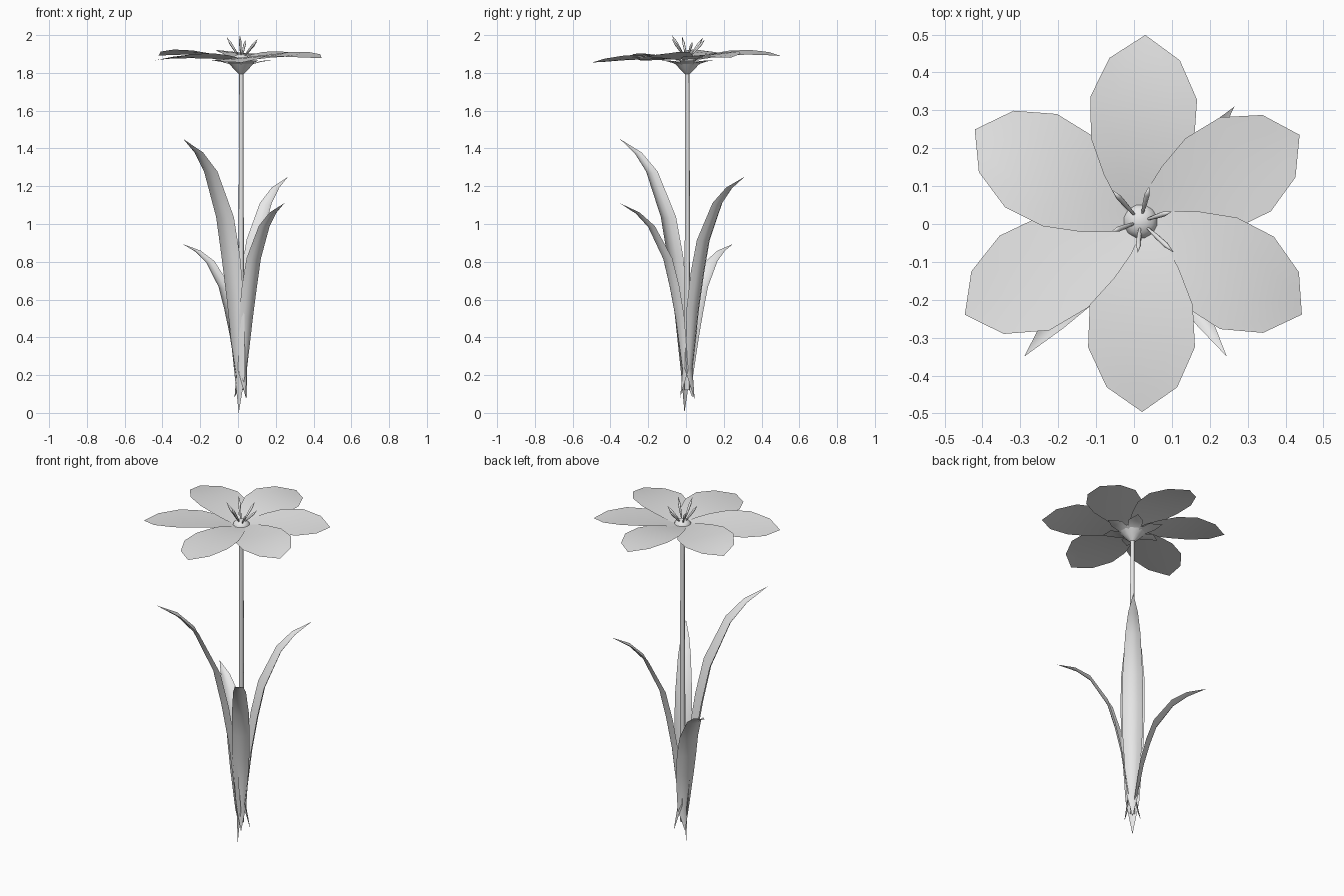
import bpy
import bmesh
from math import cos, sin, radians, hypot, atan2
from mathutils import Vector

cube = bpy.data.objects.get("Cube")
if cube:
    bpy.data.objects.remove(cube)

grey = bpy.data.materials.new("pale_grey")
grey.use_nodes = True
grey.diffuse_color = (0.8, 0.8, 0.8, 1)
grey.node_tree.nodes["Principled BSDF"].inputs["Base Color"].default_value = (0.8, 0.8, 0.8, 1)

CENTRE = Vector((0.017, 0.007, 0))


def finish(name, bm, angle=60):
    """Turn a bmesh into a smooth shaded object."""
    bmesh.ops.remove_doubles(bm, verts=bm.verts, dist=0.0005)
    mesh = bpy.data.meshes.new(name)
    bm.to_mesh(mesh)
    bm.free()
    mesh.materials.append(grey)
    obj = bpy.data.objects.new(name, mesh)
    bpy.context.collection.objects.link(obj)
    bpy.ops.object.select_all(action='DESELECT')
    obj.select_set(True)
    bpy.context.view_layer.objects.active = obj
    bpy.ops.object.shade_smooth_by_angle(angle=radians(angle))


def skin(bm, rows):
    for a, b in zip(rows, rows[1:]):
        for i in range(len(a) - 1):
            bm.faces.new((a[i], b[i], b[i + 1], a[i + 1]))


def blade(name, angle, stations, cup, roll=0):
    """Thin leaf shape from (radius, height, half width) stations."""
    out = Vector((cos(angle), sin(angle), 0))
    side = Vector((-sin(angle), cos(angle), 0))
    bm = bmesh.new()
    rows = []
    for i, (r, z, w) in enumerate(stations):
        p, q = stations[max(i - 1, 0)], stations[min(i + 1, len(stations) - 1)]
        tr, tz = q[0] - p[0], q[1] - p[1]
        size = hypot(tr, tz)
        normal = out * (-tz / size) + Vector((0, 0, tr / size))
        mid = CENTRE + out * r + Vector((0, 0, z))
        rows.append([bm.verts.new(mid + side * (u * w) + normal * (w * (cup * u * u + roll * u)))
                     for u in (-1, -0.5, 0, 0.5, 1)])
    skin(bm, rows)
    finish(name, bm)


def tube(name, points, radii, sides):
    """Round part swept along a straight-ish path."""
    bm = bmesh.new()
    axis = (points[-1] - points[0]).normalized()
    a = axis.orthogonal().normalized()
    b = axis.cross(a)
    rows = []
    for p, r in zip(points, radii):
        ring = [bm.verts.new(p + r * (a * cos(t) + b * sin(t)))
                for t in (radians(360 * k / sides) for k in range(sides))]
        rows.append(ring + ring[:1])
    skin(bm, rows)
    bmesh.ops.recalc_face_normals(bm, faces=bm.faces)
    finish(name, bm)


def up(z):
    return CENTRE + Vector((0, 0, z))


# Stem and calyx
tube("stem", [up(0.12), up(1), up(1.82)], [0.015, 0.014, 0.012], 6)
tube("calyx", [up(1.795), up(1.825), up(1.858), up(1.866)], [0.014, 0.045, 0.075, 0.06], 12)

# Long leaves: tip position, base height, base radius, half width
leaf_profile = [(0.055, 0.14, 0.62), (0.15, 0.41, 1), (0.235, 0.57, 1.08), (0.33, 0.71, 1.03),
                (0.56, 0.875, 0.78), (0.75, 0.945, 0.5)]
leaves = [("leaf_front_right", -0.29, -0.35, 1.45, 0.0, 0.02, 0.06),
          ("leaf_back_left", 0.265, 0.31, 1.25, 0.07, 0.05, 0.052),
          ("leaf_front_left", 0.245, -0.35, 1.11, 0.08, 0.045, 0.044),
          ("leaf_back_right", -0.295, 0.25, 0.895, 0.08, 0.045, 0.05)]
for name, x, y, tip, base, foot, width in leaves:
    dx, dy = x - CENTRE.x, y - CENTRE.y
    reach = hypot(dx, dy)
    path = [(foot, base, 0)]
    path += [(r * reach, base + t * (tip - base), w * width) for r, t, w in leaf_profile]
    path.append((reach, tip, 0))
    blade(name, atan2(dy, dx), path, 0.4)

# Six petals: direction, reach, tip height
petals = [(88.5, 0.492, 1.89), (28.5, 0.478, 1.88), (-30, 0.492, 1.878),
          (-89.5, 0.503, 1.855), (-152, 0.525, 1.865), (151, 0.5, 1.892)]
for i, (angle, reach, tip) in enumerate(petals):
    shape = [(0.03, 0, 0.03), (0.12, 0.1, 0.065), (0.25, 0.3, 0.1), (0.44, 0.6, 0.136),
             (0.66, 0.85, 0.141), (0.87, 1, 0.093), (1, 1, 0)]
    stations = [(r * reach, 1.866 + (tip - 1.866) * t + 0.09 * r * (1 - r), w)
                for r, t, w in shape]
    blade(f"petal_{i + 1}", radians(angle), stations, 0.02, 0.09)

# Small sepals under the petals
for i in range(6):
    blade(f"sepal_{i + 1}", radians(60 * i),
          [(0.015, 1.81, 0.012), (0.06, 1.846, 0.035), (0.11, 1.86, 0.04), (0.172, 1.866, 0)], 0.1)

# Domed centre
heights = [0, 0.25, 0.5, 0.75, 1]
tube("flower_centre", [up(1.866 + 0.035 * sin(radians(90 * h))) for h in heights],
     [0.047 * cos(radians(90 * h)) for h in heights], 12)

# Stamens leaning out of the centre
tips = [(-0.058, 0.09, 1.985), (0.04, 0.1, 1.975), (0.1, 0.033, 1.965),
        (0.105, -0.075, 1.98), (0.01, -0.075, 2.0), (-0.06, -0.02, 1.99)]
for i, tip in enumerate(tips):
    end = Vector(tip)
    start = up(1.89) + (end - up(end.z)) * 0.2
    tube(f"stamen_{i + 1}", [start.lerp(end, t) for t in (0, 0.35, 0.7, 1)],
         [0.003, 0.006, 0.007, 0.0], 6)
